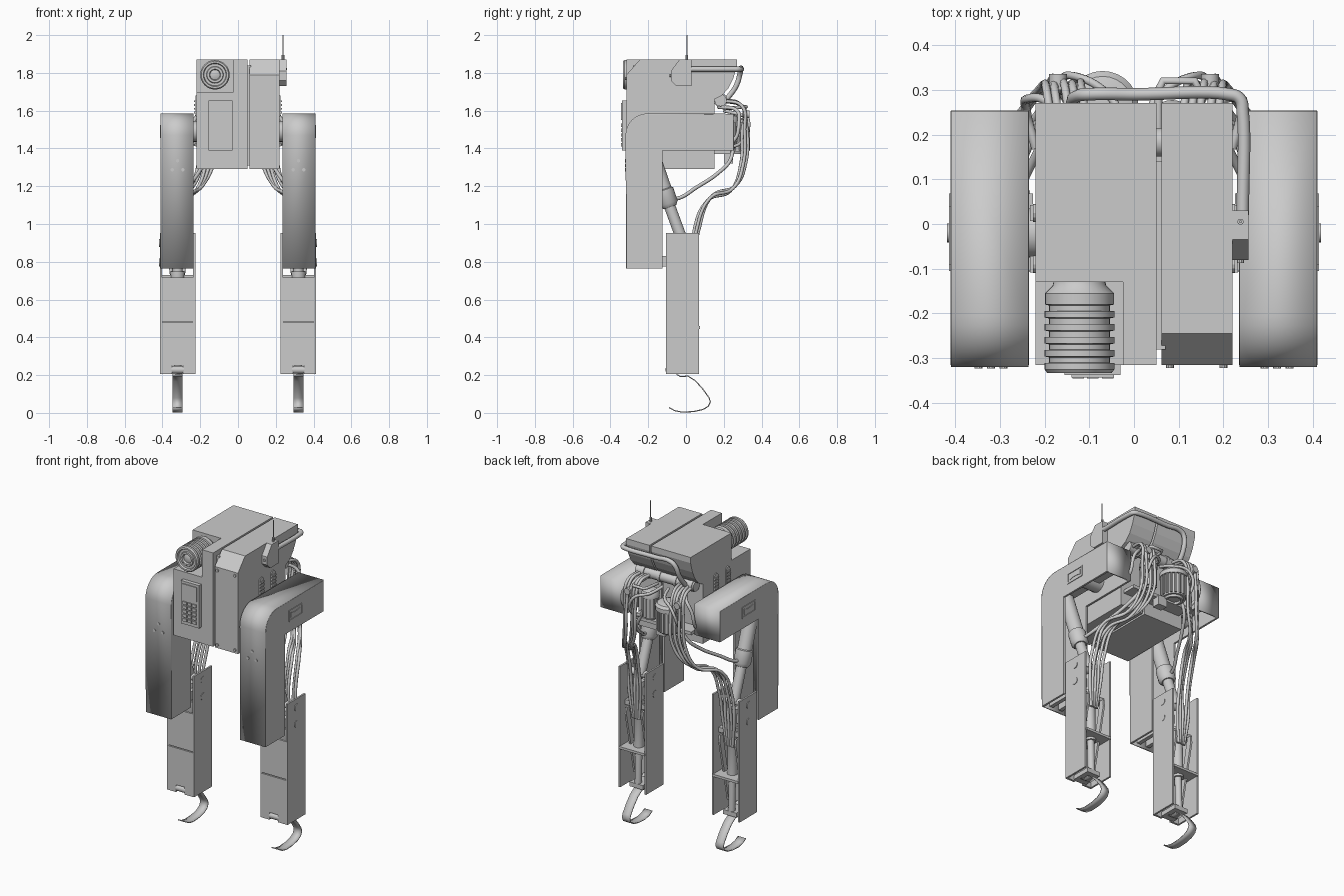
import bpy, bmesh, math
from mathutils import Vector

if "Cube" in bpy.data.objects:
    bpy.data.objects.remove(bpy.data.objects["Cube"])


def finish(name, bm, smooth=False):
    bmesh.ops.recalc_face_normals(bm, faces=bm.faces)
    me = bpy.data.meshes.new(name)
    bm.to_mesh(me)
    bm.free()
    ob = bpy.data.objects.new(name, me)
    bpy.context.collection.objects.link(ob)
    if smooth:
        bpy.ops.object.select_all(action='DESELECT')
        ob.select_set(True)
        bpy.context.view_layer.objects.active = ob
        bpy.ops.object.shade_smooth_by_angle(angle=math.radians(35))
    return ob


def prism(name, prof, x0, x1):
    """Extrude a (y, z) profile between two x values."""
    bm = bmesh.new()
    f = bm.faces.new([bm.verts.new((x0, y, z)) for y, z in prof])
    r = bmesh.ops.extrude_face_region(bm, geom=[f])
    bmesh.ops.translate(bm, vec=(x1 - x0, 0, 0),
                        verts=[v for v in r['geom'] if isinstance(v, bmesh.types.BMVert)])
    return finish(name, bm)


def box(name, x0, x1, y0, y1, z0, z1):
    return prism(name, [(y0, z0), (y1, z0), (y1, z1), (y0, z1)], x0, x1)


def strip(name, prof, x0, x1, t):
    """Bent sheet following an open (y, z) path."""
    bm = bmesh.new()
    rows = [[bm.verts.new((x, y, z)) for x in (x0, x1)] for y, z in prof]
    for a, b in zip(rows, rows[1:]):
        bm.faces.new((a[0], a[1], b[1], b[0]))
    ob = finish(name, bm, True)
    m = ob.modifiers.new('thickness', 'SOLIDIFY')
    m.thickness, m.offset = t, 0
    return ob


def lathe(name, p, q, prof, n=24):
    """Revolve (distance, radius) pairs around the axis p to q."""
    p, q = Vector(p), Vector(q)
    rot = (q - p).to_track_quat('Z', 'Y')
    bm = bmesh.new()
    rings = [[bm.verts.new(p + rot @ Vector((r * math.cos(2 * math.pi * i / n),
                                            r * math.sin(2 * math.pi * i / n), d)))
              for i in range(n)] for d, r in prof]
    for a, b in zip(rings, rings[1:]):
        for i in range(n):
            bm.faces.new((a[i], a[(i + 1) % n], b[(i + 1) % n], b[i]))
    bm.faces.new(rings[0])
    bm.faces.new(rings[-1])
    return finish(name, bm, True)


def cyl(name, p, q, r, n=20):
    return lathe(name, p, q, [(0, r), ((Vector(q) - Vector(p)).length, r)], n)


def tube(name, pts, r, kind='AUTO'):
    cu = bpy.data.curves.new(name, 'CURVE')
    cu.dimensions = '3D'
    cu.bevel_depth, cu.bevel_resolution, cu.resolution_u = r, 2, 8
    cu.use_fill_caps = True
    sp = cu.splines.new('BEZIER')
    sp.bezier_points.add(len(pts) - 1)
    for bp, c in zip(sp.bezier_points, pts):
        bp.co = c
        bp.handle_left_type = bp.handle_right_type = kind
    ob = bpy.data.objects.new(name, cu)
    bpy.context.collection.objects.link(ob)
    bpy.ops.object.select_all(action='DESELECT')
    ob.select_set(True)
    bpy.context.view_layer.objects.active = ob
    bpy.ops.object.convert(target='MESH')
    return ob


# Body halves: rounded rear hood overhanging the machinery bay
rear = [(.15, 1.29), (.15, 1.66), (.19, 1.68), (.225, 1.72), (.25, 1.77), (.27, 1.835), (.27, 1.87)]
prism('body_left_outer', [(-.315, 1.29)] + rear + [(-.13, 1.87), (-.13, 1.70), (-.315, 1.70)], -.22, -.025)
prism('body_left_inner', [(-.315, 1.29)] + rear + [(-.315, 1.87)], -.025, .05)
prism('body_right', [(-.315, 1.29)] + rear + [(-.245, 1.87), (-.315, 1.79)], .062, .22)
box('body_core', .04, .07, -.28, .14, 1.31, 1.84)
for x in (.08, .20):
    for z in (1.31, 1.77):
        cyl('panel_bolt', (x, -.312, z), (x, -.322, z), .009, 10)

# Keypad panel on the front
box('keypad_panel', -.155, -.03, -.338, -.31, 1.39, 1.655)
box('keypad_screen', -.14, -.045, -.343, -.335, 1.55, 1.64)
for r in range(5):
    for c in range(3):
        x, z = -.138 + c * .033, 1.41 + r * .026
        box('keypad_key', x, x + .026, -.345, -.335, z, z + .018)

# Ribbed camera eye
prof = [(0, .058), (.008, .06), (.025, .077), (.05, .077)]
for i in range(5):
    d = .052 + i * .029
    prof += [(d, .068), (d + .012, .068), (d + .013, .078), (d + .027, .078)]
prof += [(.203, .072), (.203, .062), (.192, .058), (.192, .045), (.199, .042), (.199, .03), (.188, .026), (.193, .012)]
lathe('camera_eye', (-.122, -.13, 1.79), (-.122, -.335, 1.79), prof, 32)
for i in range(8):
    a = i * math.pi / 4
    x, z = -.122 + .036 * math.cos(a), 1.79 + .036 * math.sin(a)
    cyl('eye_screw', (x, -.325, z), (x, -.332, z), .004, 8)

# Antenna with its box and the rear rail
prism('antenna_box', [(-.08, 1.76), (-.05, 1.73), (.03, 1.73), (.03, 1.87), (-.035, 1.87), (-.08, 1.81)], .219, .256)
cyl('antenna_bolt', (.238, -.075, 1.785), (.238, -.087, 1.785), .008, 10)
cyl('antenna_base', (.238, .005, 1.86), (.238, .005, 1.895), .007, 10)
cyl('antenna', (.238, .005, 1.87), (.238, .005, 2.0), .003, 8)
tube('rear_rail', [(.243, .02, 1.82), (.243, .25, 1.82), (.236, .28, 1.82), (.21, .29, 1.82), (.0, .29, 1.82),
                   (-.1, .29, 1.82), (-.125, .287, 1.80), (-.14, .265, 1.73), (-.145, .215, 1.66)], .014)

# Capsule vents on both body sides
for s in (-1, 1):
    for y in (-.09, .025):
        pr = [(y + .02 * math.cos(a * math.pi / 6), 1.66 + .02 * math.sin(a * math.pi / 6)) for a in range(7)]
        prism('side_vent', pr + [(y - .02, 1.57), (y + .02, 1.57)], s * .215, s * .226)
        for k in range(4):
            z = 1.585 + k * .02
            box('vent_slat', s * .22, s * .232, y - .018, y + .018, z, z + .01)

# Machinery bay: shelf, manifold, motors
box('rear_shelf', -.2, .2, .14, .235, 1.37, 1.39)
box('rear_bracket', -.03, .03, .2, .25, 1.32, 1.38)
cyl('manifold', (-.2, .183, 1.655), (.2, .183, 1.655), .032)
for x in (-.19, -.08, .03, .14):
    cyl('manifold_collar', (x, .183, 1.655), (x + .02, .183, 1.655), .037)
for name, x, y, r, z0, z1, nf in (('large_motor', -.07, .262, .08, 1.37, 1.56, 18), ('small_motor', .085, .225, .052, 1.40, 1.58, 12)):
    h = z1 - z0
    lathe(name, (x, y, z0), (x, y, z1), [(.012, r * .2), (.012, r * .45), (0, r * .5), (0, r * .65), (.012, r * .7), (.012, r * .85),
          (.02, r * .86), (h * .75, r * .86), (h * .75, r), (h * .88, r), (h * .96, r * .85), (h, r * .5)], 28)
    for i in range(nf):
        a = i * 2 * math.pi / nf
        cx, cy = x + r * .88 * math.cos(a), y + r * .88 * math.sin(a)
        cyl('motor_fin', (cx, cy, z0 + .02), (cx, cy, z0 + h * .76), r * .09, 6)
tube('motor_handle', [(.055, .2, 1.61), (.055, .30, 1.62), (.065, .32, 1.62), (.135, .32, 1.62), (.145, .30, 1.62), (.145, .2, 1.61)], .009, 'VECTOR')

# Arm outline: rounded shoulder, long front limb
arc = [(-.205 - .11 * math.sin(a), 1.47 + .11 * math.cos(a)) for a in [math.pi / 2 * (1 - i / 8) for i in range(9)]]
arm_side = [(-.125, .765), (-.315, .765)] + arc + [(.252, 1.58), (.252, 1.39), (-.125, 1.39)]
leg_side = [(-.105, .205), (.068, .205), (.068, .952), (-.105, .952)]
foot = [(-.05, .205), (-.03, .192), (.01, .195), (.05, .17), (.09, .125), (.122, .08), (.129, .058), (.118, .035),
        (.09, .018), (.04, .007), (-.02, .004), (-.06, .012), (-.09, .028)]

for s in (-1, 1):
    X = s * .32
    # Upper leg shell, open underneath and behind
    for x in (.235, .398):
        prism('upper_leg_side', arm_side, s * x, s * (x + .012))
    strip('upper_leg_skin', [(-.312, .765)] + arc + [(.249, 1.58), (.249, 1.39)], s * .236, s * .409, .01)
    for dx, z in ((0, 1.335), (-.028, 1.287), (.028, 1.287)):
        cyl('upper_leg_bolt', (X + dx, -.31, z), (X + dx, -.323, z), .009, 10)
    # Side latch frame with its cross plate
    for y0, y1, z0, z1 in ((-.09, .04, 1.515, 1.523), (-.09, .04, 1.455, 1.463), (-.09, -.083, 1.455, 1.52), (.033, .04, 1.455, 1.52)):
        box('latch_frame', s * .405, s * .414, y0, y1, z0, z1)
    prism('latch_plate', [(-.07, 1.505), (-.04, 1.498), (-.01, 1.498), (.02, 1.505), (.02, 1.473), (-.01, 1.48),
                          (-.04, 1.48), (-.07, 1.473)], s * .405, s * .413)
    # Hip axle and knee parts
    cyl('hip_axle', (s * .2, -.02, 1.49), (s * .39, -.02, 1.49), .055)
    box('hip_beam', s * .275, s * .365, -.30, .2, 1.46, 1.53)
    cyl('knee_axle', (s * .232, -.02, .90), (s * .408, -.02, .90), .022)
    box('knee_link', s * .275, s * .30, -.30, .0, .775, .83)
    box('knee_link', s * .34, s * .365, -.30, .0, .775, .83)
    # Hydraulic ram from the hip to the lower leg
    a, b, c = Vector((X, -.21, 1.45)), Vector((X, -.085, 1.09)), Vector((X, -.015, .90))
    L = (b - a).length
    lathe('ram_cylinder', a, b, [(0, .03), (.01, .042), (L - .1, .042), (L - .095, .05), (L - .02, .05), (L, .036)])
    cyl('ram_rod', b, c, .03)
    # Lower leg channel, open at the back
    for x in (.226, .403):
        prism('lower_leg_side', leg_side, s * x, s * (x + .011))
    for x0, x1, z0, z1 in ((.23, .41, .484, .718), (.23, .41, .25, .478), (.23, .29, .205, .25), (.35, .41, .205, .25)):
        box('lower_leg_front', s * x0, s * x1, -.107, -.094, z0, z1)
    box('leg_seam', s * .23, s * .41, -.098, -.085, .47, .49)
    for z in (.90, .797):
        for x in (.224, .412):
            cyl('pivot_cap', (s * x, -.02, z), (s * (x + .006), -.02, z), .021)
    # Shin internals: damper, shelf, levers, ankle
    lathe('shin_damper', (X, .01, .23), (X, -.01, .86), [(0, .02), (.2, .02), (.2, .03), (.42, .03), (.44, .038), (.52, .038), (.52, .026), (.63, .026)])
    box('shin_shelf', s * .232, s * .408, -.1, .075, .445, .46)
    for dx in (-.055, .055):
        prism('shin_lever', [(-.06, .27), (-.03, .27), (.055, .66), (.05, .70), (.025, .70)], X + dx - .006, X + dx + .006)
    box('shin_crossbar', s * .235, s * .405, -.02, .02, .70, .73)
    box('ankle_block', X - .045, X + .045, -.09, .03, .208, .235)
    cyl('ankle_roller', (X - .033, -.09, .228), (X + .033, -.09, .228), .02)
    # Spring blade foot
    strip('blade_foot', foot, X - .027, X + .027, .006)
    # Hoses looping from the manifold to the leg
    for i in range(5):
        d, e = .02 * i, .012 * (i % 3)
        tube('leg_hose', [(s * (.10 + d), .19, 1.655), (s * (.115 + d), .285 + e, 1.635 - e), (s * (.12 + d), .322 - e, 1.5),
                          (s * (.13 + d), .315 - e, 1.32), (s * (.19 + d * .8), .26 - e, 1.20 - e), (s * (.25 + d), .14 - e, 1.15 - e),
                          (s * (.275 + d), .068 - e, .97), (s * (.28 + d), .045, .82), (s * (.3 + d * .5), .03, .64)], .009)
    tube('ram_hose', [(s * .12, .25, 1.44), (s * .17, .235, 1.34), (s * .21, .17, 1.27), (s * .27, .05, 1.19), (s * .31, -.03, 1.14), (X, -.08, 1.13)], .01)
    tube('shoulder_hose', [(s * .13, .17, 1.62), (s * .19, .27, 1.60), (s * .235, .28, 1.54), (s * .24, .25, 1.44), (s * .22, .17, 1.42)], .01)
    tube('motor_hose', [(s * .02, .2, 1.6), (s * .05, .28, 1.58), (s * .13, .33, 1.55), (s * .16, .30, 1.44), (s * .12, .22, 1.40)], .009)
    cyl('hose_clamp', (s * .17, .30, 1.58), (s * .17, .335, 1.58), .02, 12)
